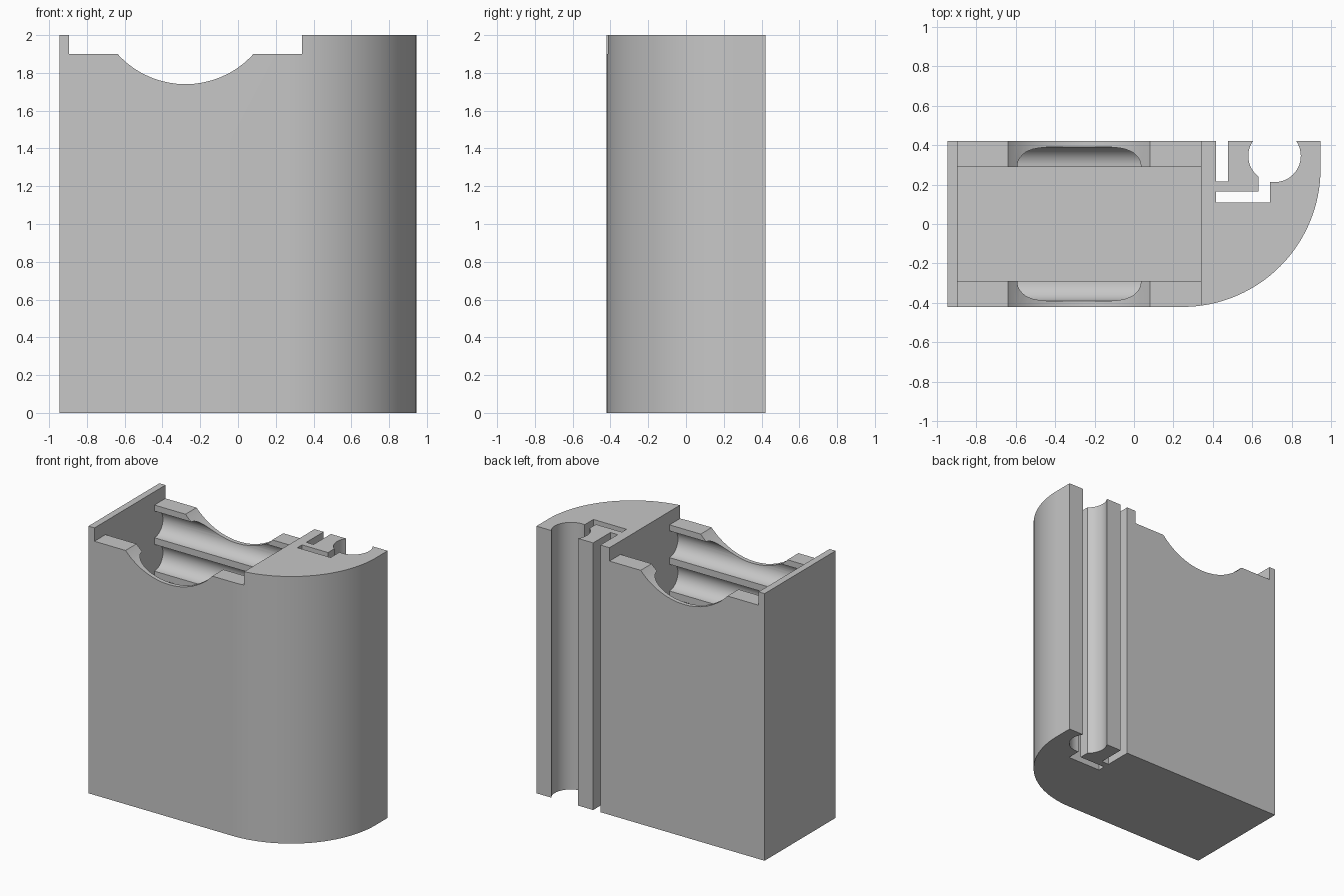
import bpy, bmesh, math
from mathutils import Vector

cube = bpy.data.objects.get("Cube")
if cube:
    bpy.data.objects.remove(cube, do_unlink=True)

grey = bpy.data.materials.new("plain_grey")
grey.use_nodes = True
colour = (0.57, 0.57, 0.57, 1)
grey.diffuse_color = colour
grey.node_tree.nodes["Principled BSDF"].inputs["Base Color"].default_value = colour


def arc(cx, cy, r, start, end, steps):
    """Points along a circular arc, angles in degrees."""
    angles = [math.radians(start + (end - start) * i / steps) for i in range(steps + 1)]
    return [(cx + r * math.cos(a), cy + r * math.sin(a)) for a in angles]


def prism(name, points, to_3d, direction):
    """Extrude a closed 2D profile along a direction."""
    bm = bmesh.new()
    face = bm.faces.new([bm.verts.new(to_3d(a, b)) for a, b in points])
    extruded = bmesh.ops.extrude_face_region(bm, geom=[face])["geom"]
    bmesh.ops.translate(bm, vec=Vector(direction),
                        verts=[v for v in extruded if isinstance(v, bmesh.types.BMVert)])
    bmesh.ops.recalc_face_normals(bm, faces=bm.faces)
    mesh = bpy.data.meshes.new(name)
    bm.to_mesh(mesh)
    bm.free()
    mesh.materials.append(grey)
    obj = bpy.data.objects.new(name, mesh)
    bpy.context.collection.objects.link(obj)
    return obj


def cut(target, cutter):
    """Subtract a cutter and discard it."""
    cutter.hide_render = True
    mod = target.modifiers.new("cut", "BOOLEAN")
    mod.operation = "DIFFERENCE"
    mod.solver = "EXACT"
    mod.object = cutter
    bpy.context.view_layer.objects.active = target
    bpy.ops.object.modifier_apply(modifier=mod.name)
    bpy.data.objects.remove(cutter, do_unlink=True)


W, D, H = 0.945, 0.42, 2.0
LEFT, RIGHT = -0.895, 0.34      # ends of the compartment
INNER, RIM, FLOOR = 0.29, 1.9, 0.05

# Body outline, including the round channel and the hooked slots at the back
cx, cy, r = 0.712, 0.345, 0.133
mouth = math.degrees(math.asin((D - cy) / r))
neck_right = -math.degrees(math.acos((0.69 - cx) / r))
neck_left = -math.degrees(math.acos((0.63 - cx) / r))
outline = [(-W, D), (-W, -D)]
outline += arc(W - 0.7, D - 0.14, 0.7, -90, 0, 48)
outline += [(W, D)]
outline += arc(cx, cy, r, mouth, neck_right, 20)
outline += [(0.69, 0.11), (0.415, 0.11), (0.415, 0.165), (0.63, 0.165)]
outline += arc(cx, cy, r, neck_left, -180 - mouth, 16)
outline += [(0.475, D), (0.475, 0.215), (0.415, 0.215), (0.415, D)]
body = prism("holder_body", outline, lambda x, y: (x, y, 0), (0, 0, H))

# Lowered rim above the compartment
cut(body, prism("rim_cutter", [(LEFT, RIM), (RIGHT, RIM), (RIGHT, 2.3), (LEFT, 2.3)],
                lambda x, z: (x, -1, z), (0, 2, 0)))

# Compartment with stacked half-round grooves in both long walls
side = [(INNER, FLOOR)]
for i in range(7):
    side += [(INNER + a, z) for a, z in arc(0, 0.255 + 0.25 * i, 0.1, -90, 90, 20)]
side += [(INNER, 2.2)]
section = side + [(-y, z) for y, z in reversed(side)]
cut(body, prism("compartment_cutter", section,
                lambda y, z: (LEFT, y, z), (RIGHT - LEFT, 0, 0)))

# Finger scoop through the front and back walls
cut(body, prism("scoop_cutter", arc(-0.278, 2.225, 0.485, 0, 354.375, 63),
                lambda x, z: (x, -1, z), (0, 2, 0)))

for obj in bpy.context.selected_objects:
    obj.select_set(False)
body.select_set(True)
bpy.context.view_layer.objects.active = body
bpy.ops.object.shade_smooth_by_angle(angle=math.radians(30))
